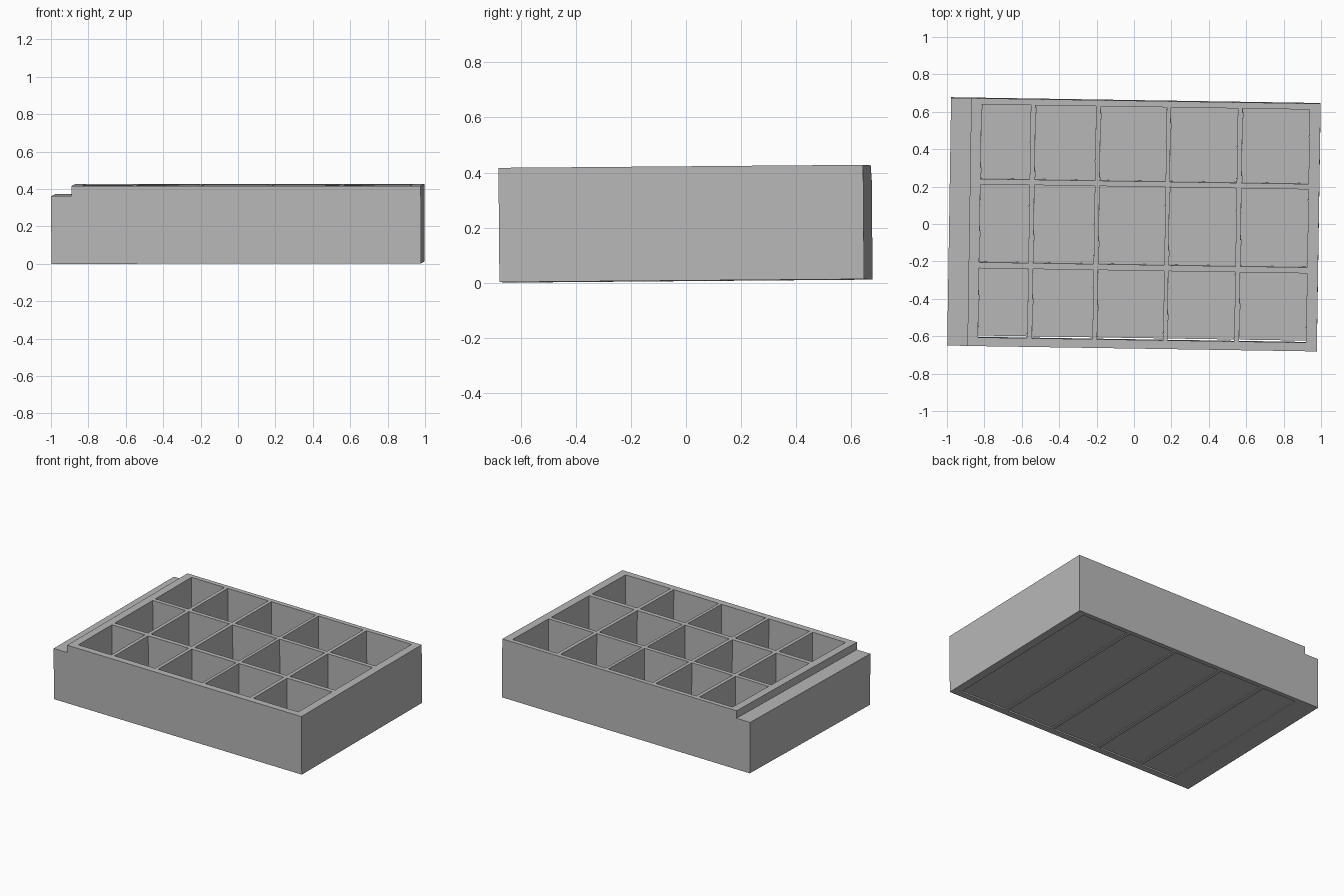
import bpy
import bmesh
from mathutils import Euler, Vector

cube = bpy.data.objects.get("Cube")
if cube:
    bpy.data.objects.remove(cube, do_unlink=True)

grey = bpy.data.materials.new("plain grey")
grey.use_nodes = True
COLOUR = (0.48, 0.48, 0.48, 1)
grey.diffuse_color = COLOUR
grey.node_tree.nodes["Principled BSDF"].inputs["Base Color"].default_value = COLOUR

# Whole tray sits at a very slight skew
TILT = Euler((0.0083, -0.001, -0.0157))
LIFT = Vector((0, 0, 0.0065))

# Compartment spans along the length and the width
COLUMNS = [(-0.824, -0.561), (-0.535, -0.212), (-0.187, 0.166),
           (0.188, 0.546), (0.572, 0.93)]
ROWS = [(-0.616, -0.246), (-0.214, 0.203), (0.232, 0.63)]
HALF_X, HALF_Y = 0.988, 0.6625
STEP_X, LEDGE_Z, TOP_Z, SLOT_Z = -0.88, 0.362, 0.415, 0.02


def finish(bm, name):
    bmesh.ops.remove_doubles(bm, verts=bm.verts, dist=1e-5)
    bmesh.ops.recalc_face_normals(bm, faces=bm.faces)
    mesh = bpy.data.meshes.new(name)
    bm.to_mesh(mesh)
    bm.free()
    mesh.materials.append(grey)
    obj = bpy.data.objects.new(name, mesh)
    obj.rotation_euler, obj.location = TILT, LIFT
    bpy.context.collection.objects.link(obj)
    return obj


def block_solid(name, breaks, filled):
    """Skin of a solid made of grid blocks; filled(centre) says which exist."""
    sizes = [len(b) - 1 for b in breaks]

    def occupied(cell):
        if any(c < 0 or c >= n for c, n in zip(cell, sizes)):
            return False
        return filled(*[(b[c] + b[c + 1]) / 2 for b, c in zip(breaks, cell)])

    bm = bmesh.new()
    for i in range(sizes[0]):
        for j in range(sizes[1]):
            for k in range(sizes[2]):
                cell = (i, j, k)
                if not occupied(cell):
                    continue
                for axis in range(3):
                    for side in (0, 1):
                        beside = list(cell)
                        beside[axis] += 2 * side - 1
                        if occupied(beside):
                            continue
                        u, v = (axis + 1) % 3, (axis + 2) % 3
                        corners = []
                        for du, dv in ((0, 0), (1, 0), (1, 1), (0, 1)):
                            at = list(cell)
                            at[axis] += side
                            at[u] += du
                            at[v] += dv
                            corners.append(bm.verts.new(
                                [b[c] for b, c in zip(breaks, at)]))
                        bm.faces.new(corners if side else corners[::-1])
    return finish(bm, name)


def within(value, spans):
    return any(a < value < b for a, b in spans)


def tray_filled(x, y, z):
    if x < STEP_X:
        return z < LEDGE_Z
    if not within(x, COLUMNS):
        return True
    if z < SLOT_Z:                      # floor slots run under the row dividers
        return not ROWS[0][0] < y < ROWS[-1][1]
    return not within(y, ROWS)


# Rim, dividers and low ledge as one body
xs = [-HALF_X, STEP_X] + [e for c in COLUMNS for e in c] + [HALF_X]
ys = [-HALF_Y] + [e for r in ROWS for e in r] + [HALF_Y]
block_solid("tray_walls", (xs, ys, [0, SLOT_Z, LEDGE_Z, TOP_Z]), tray_filled)

# One floor strip per column, slightly recessed, with a thin gap at the front
for n, (a, b) in enumerate(COLUMNS, 1):
    block_solid(f"floor_strip_{n}",
                ([a + 0.0005, b - 0.0005],
                 [ROWS[0][0] + 0.007, ROWS[-1][1] - 0.0005],
                 [0.005, SLOT_Z - 0.0005]),
                lambda x, y, z: True)
